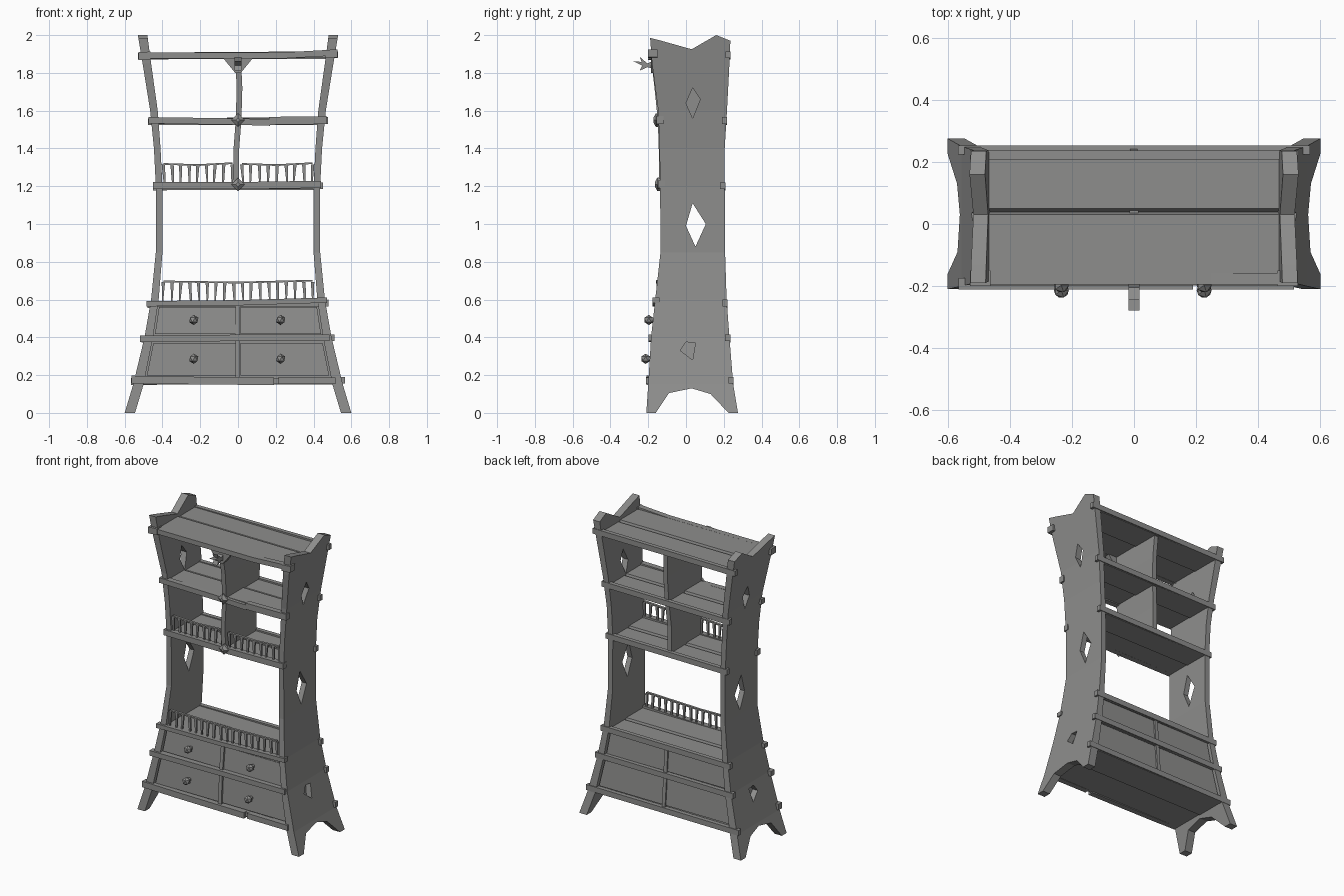
import bpy, bmesh, math, random
from mathutils import Vector, Matrix

random.seed(4)
if "Cube" in bpy.data.objects:
    bpy.data.objects.remove(bpy.data.objects["Cube"], do_unlink=True)

wood = bpy.data.materials.new("grey_wood")
wood.use_nodes = True
GREY = (0.27, 0.27, 0.265, 1)
wood.diffuse_color = GREY
wood.node_tree.nodes["Principled BSDF"].inputs["Base Color"].default_value = GREY

# Curved cabinet outline: height, inner x, outer x, front y, back y
LEVELS = [(0, .545, .60, -.21, .275), (.15, .50, .555, -.2, .25),
          (.4, .45, .495, -.185, .23), (.6, .42, .46, -.163, .215),
          (.85, .40, .435, -.135, .207), (1.2, .40, .435, -.137, .205),
          (1.4, .41, .445, -.14, .205), (1.6, .425, .465, -.147, .217),
          (1.85, .46, .505, -.18, .23), (2, .48, .53, -.19, .237)]
INNER, OUTER, FRONT, BACK = 1, 2, 3, 4


def at(z, column):
    for a, b in zip(LEVELS, LEVELS[1:]):
        if z <= b[0]:
            t = (z - a[0]) / (b[0] - a[0])
            return a[column] + t * (b[column] - a[column])
    return LEVELS[-1][column]


def finish(name, bm):
    bmesh.ops.recalc_face_normals(bm, faces=bm.faces)
    mesh = bpy.data.meshes.new(name)
    bm.to_mesh(mesh)
    bm.free()
    mesh.materials.append(wood)
    obj = bpy.data.objects.new(name, mesh)
    bpy.context.collection.objects.link(obj)
    return obj


def loft(name, rings):
    bm = bmesh.new()
    rows = [[bm.verts.new(p) for p in ring] for ring in rings]
    n = len(rows[0])
    for a, b in zip(rows, rows[1:]):
        for i in range(n):
            bm.faces.new((a[i], a[(i + 1) % n], b[(i + 1) % n], b[i]))
    bm.faces.new(rows[0])
    bm.faces.new(rows[-1])
    return finish(name, bm)


def rect(x0, x1, y0, y1, z):
    return [(x0, y0, z), (x1, y0, z), (x1, y1, z), (x0, y1, z)]


def rail(name, path, height, y0, y1):
    # beam running along x through (x, z) points
    h = height / 2
    return loft(name, [[(x, y0, z - h), (x, y1, z - h), (x, y1, z + h), (x, y0, z + h)]
                       for x, z in path])


def prism(name, outline, x0, x1):
    return loft(name, [[(x, y, z) for y, z in outline] for x in (x0, x1)])


# Side panels with arched feet, notched tops and diamond cut-outs
DIAMONDS = [[(0, 1.64), (.035, 1.72), (.075, 1.66), (.035, 1.56)],
            [(0, .99), (.035, 1.11), (.105, 1.0), (.05, .88)],
            [(-.03, .33), (0, .375), (.05, .37), (.035, .28)]]


def side_panel(name, side):
    middle = LEVELS[1:-1]
    outline = [(-.21, 0), (-.16, 0), (-.09, .105), (.03, .13), (.13, .1), (.225, 0), (.275, 0)]
    outline += [(r[BACK], r[0]) for r in middle]
    outline += [(.235, 1.97), (.16, 2), (.03, 1.925), (-.13, 1.97), (-.19, 1.985)]
    outline += [(r[FRONT], r[0]) for r in reversed(middle)]
    bm = bmesh.new()
    bm.faces.new([bm.verts.new((0, y, z)) for y, z in outline])
    for r in middle:
        bmesh.ops.bisect_plane(bm, geom=bm.verts[:] + bm.edges[:] + bm.faces[:],
                               plane_co=(0, 0, r[0]), plane_no=(0, 0, 1))
    inner = bm.verts[:]
    grown = bmesh.ops.extrude_face_region(bm, geom=bm.faces[:], use_keep_orig=True)["geom"]
    for v in inner:
        v.co.x = side * at(v.co.z, INNER)
    for v in grown:
        if isinstance(v, bmesh.types.BMVert):
            v.co.x = side * at(v.co.z, OUTER)
    panel = finish(name, bm)
    for outline in DIAMONDS:
        cutter = prism("diamond_cutter", outline, side * .3, side * .7)
        cutter.hide_render = True
        mod = panel.modifiers.new("cut", 'BOOLEAN')
        mod.operation, mod.solver, mod.object = 'DIFFERENCE', 'EXACT', cutter
        bpy.context.view_layer.update()
        evaluated = panel.evaluated_get(bpy.context.evaluated_depsgraph_get())
        cut = bpy.data.meshes.new_from_object(evaluated)
        panel.modifiers.clear()
        panel.data = cut
        bpy.data.objects.remove(cutter, do_unlink=True)


side_panel("left_side_panel", 1)
side_panel("right_side_panel", -1)

# Shelves: two planks each, the rear one sitting a little lower
SHELVES = {"base": .17, "drawer_shelf": .395, "counter": .578,
           "middle_shelf": 1.2, "upper_shelf": 1.545, "top": 1.893}
for name, z in SHELVES.items():
    x = at(z, INNER) + .012
    f, b = at(z, FRONT) + .008, at(z, BACK) - .004
    loft(name + "_front_plank", [rect(-x, x, f, .04, z - .015), rect(-x, x, f, .03, z + .015)])
    loft(name + "_rear_plank", [rect(-x, x, .035, b, z - .02), rect(-x, x, .05, b, z + .009)])
    # thin shelf ends showing through the sides, and back rails
    e = at(z, OUTER) + .016
    rail(name + "_back_rail", [(-e, z - .004), (0, z), (e, z + .003)], .036, b - .02, b + .008)

# Front rails, some broken into two pieces
RAILS = {"base_rail_a": ([(-.565, .177), (-.3, .172), (.19, .167)], .04),
         "base_rail_b": ([(.215, .172), (.515, .17)], .036),
         "drawer_rail": ([(-.52, .393), (0, .397), (.485, .398)], .034),
         "counter_rail": ([(-.485, .578), (0, .583), (.47, .597)], .028),
         "middle_rail": ([(-.45, 1.204), (0, 1.203), (.44, 1.21)], .038),
         "upper_rail_a": ([(-.475, 1.549), (0, 1.542), (.17, 1.537)], .034),
         "upper_rail_b": ([(.165, 1.546), (.468, 1.55)], .042),
         "top_rail": ([(-.52, 1.892), (.25, 1.893), (.52, 1.908)], .032)}
for name, (path, height) in RAILS.items():
    f = at(path[0][1], FRONT)
    rail(name, path, height, f - .012, f + .025)
for side, z in ((-1, 1.888), (1, 1.9)):
    x = side * .495
    rail("top_rail_end", [(x - .033, z), (x + .033, z + .004)], .042, -.2, -.15)

# Central divider, gently bowed
BOW = [(1.2, -.01), (1.38, -.01), (1.55, .003), (1.72, .008), (1.89, 0)]
loft("centre_divider", [rect(x - .015, x + .015, at(z, FRONT) - .004, at(z, BACK) - .015, z)
                        for z, x in BOW])

# Diamond bosses where the divider meets the rails
for z in (1.21, 1.55):
    y = at(z, FRONT) - .01
    loft("diamond_boss", [[(r * math.cos(a), y + d, z + r * math.sin(a))
                           for a in (0, math.pi / 2, math.pi, math.pi * 1.5)]
                          for r, d in ((.036, .01), (.036, -.004), (.012, -.018))])

# Bracket and carved hook under the top rail
loft("top_bracket", [[(-.08, y, 1.88), (.08, y, 1.88), (.015, y, 1.8), (-.015, y, 1.8)]
                     for y in (-.185, -.15)])
prism("carved_hook", [(-.16, 1.87), (-.16, 1.82), (-.205, 1.83), (-.245, 1.812), (-.232, 1.838),
                      (-.278, 1.862), (-.235, 1.858), (-.245, 1.885), (-.205, 1.85)], -.018, .018)


# Picket fences
def fence(name, x0, x1, base, top):
    y = at(base, FRONT) + .014
    rail(name + "_cap", [(x0, top - .004), ((x0 + x1) / 2, top - .01), (x1, top)], .009, y - .008, y + .008)
    count = round((x1 - x0) / .047)
    for i in range(count + 1):
        x = x0 + (x1 - x0) * i / count
        lean = random.uniform(-.008, .008)
        w = random.uniform(.003, .006)
        loft(name + "_picket", [rect(x + lean - w, x + lean + w, y - .005, y + .005, base),
                                rect(x - .009, x + .009, y - .006, y + .006, top - .006)])


fence("lower_fence", -.395, .395, .59, .7)
fence("upper_right_fence", -.395, -.03, 1.21, 1.322)
fence("upper_left_fence", .02, .395, 1.21, 1.322)

# Drawers with knobs, full depth so the rear shows panels too
for row, z0, z1 in (("lower", .197, .37), ("upper", .418, .56)):
    for side, label in ((-1, "right"), (1, "left")):
        rings = []
        for z in (z0, z1):
            x = sorted((side * .014, side * (at(z, INNER) - .008)))
            rings.append(rect(x[0], x[1], at(z, FRONT) + .012, at(z, BACK) - .014, z))
        loft(f"{row}_{label}_drawer", rings)
        zk = (z0 + z1) / 2 + .003
        y, xk = at(zk, FRONT), side * .23 - .004
        bm = bmesh.new()
        bmesh.ops.create_icosphere(bm, subdivisions=1, radius=.027,
                                   matrix=Matrix.Translation((xk, y - .022, zk)))
        bmesh.ops.create_cone(bm, cap_ends=True, segments=6, radius1=.012, radius2=.016, depth=.03,
                              matrix=Matrix.Translation((xk, y, zk)) @ Matrix.Rotation(math.pi / 2, 4, 'X'))
        finish(f"{row}_{label}_knob", bm)
    # filler behind the drawer gaps, and the centre post
    loft(row + "_drawer_carcass", [rect(-at(z, INNER) - .01, at(z, INNER) + .01, at(z, FRONT) + .035,
                                        at(z, BACK) - .03, z) for z in (z0 - .02, z1 + .01)])
    loft(row + "_centre_post", [rect(-.013, .011, at(z, FRONT) + .004, at(z, BACK) - .006, z)
                                for z in (z0 - .02, z1 + .01)])
